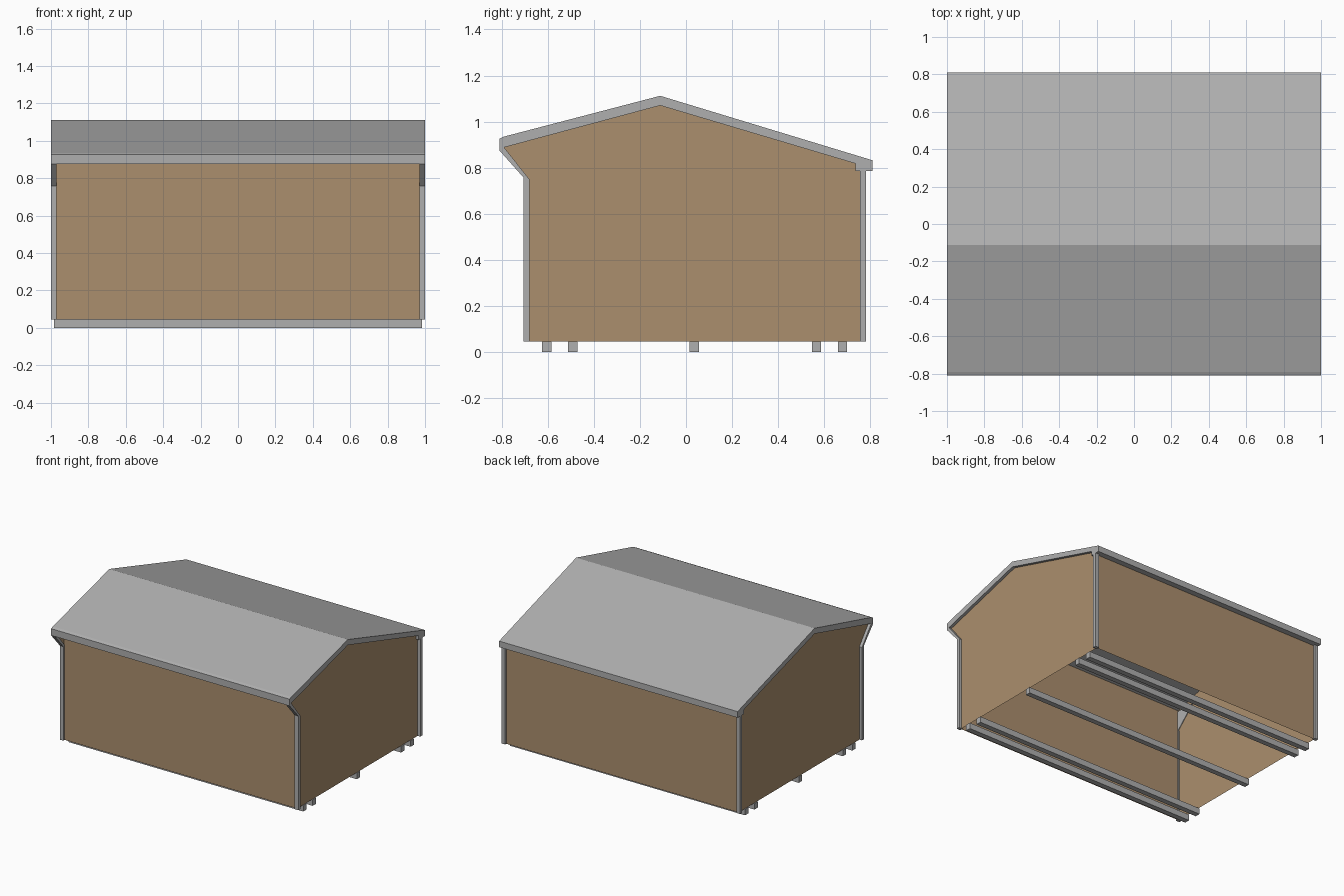
import bpy

if "Cube" in bpy.data.objects:
    bpy.data.objects.remove(bpy.data.objects["Cube"])


def material(name, rgb):
    m = bpy.data.materials.new(name)
    m.diffuse_color = (*rgb, 1)
    m.use_nodes = True
    m.node_tree.nodes["Principled BSDF"].inputs["Base Color"].default_value = m.diffuse_color
    return m


GREY = material("light grey trim", (0.43, 0.43, 0.43))
BROWN = material("tan siding", (0.41, 0.275, 0.155))


def add_mesh(name, verts, faces, mat):
    me = bpy.data.meshes.new(name)
    me.from_pydata(verts, [], faces)
    me.materials.append(mat)
    ob = bpy.data.objects.new(name, me)
    bpy.context.collection.objects.link(ob)
    return ob


def extrude_x(name, profile, x0, x1, mat):
    """Solid with a (y, z) profile, listed counter-clockwise seen from +x."""
    n = len(profile)
    verts = [(x, y, z) for x in (x0, x1) for y, z in profile]
    faces = [tuple(reversed(range(n))), tuple(range(n, 2 * n))]
    faces += [(i, (i + 1) % n, (i + 1) % n + n, i + n) for i in range(n)]
    return add_mesh(name, verts, faces, mat)


def rect(y0, y1, z0, z1):
    return [(y0, z0), (y1, z0), (y1, z1), (y0, z1)]


# Roof shell: two slopes, front lip and boxed back eave
extrude_x("roof", [(-0.81, 0.875), (-0.79, 0.888), (-0.112, 1.07), (0.735, 0.818),
                   (0.735, 0.786), (0.81, 0.786), (0.81, 0.832), (-0.112, 1.112),
                   (-0.79, 0.935), (-0.81, 0.926)], -1, 1, GREY)

# Front and back walls (thin sheets, open underneath)
W, Z0 = 0.978, 0.045
add_mesh("front_wall", [(-W, -0.69, Z0), (W, -0.69, Z0), (W, -0.69, 0.914), (-W, -0.69, 0.914)],
         [(0, 1, 2, 3)], BROWN)
add_mesh("back_wall", [(W, 0.767, Z0), (-W, 0.767, Z0), (-W, 0.767, 0.79), (W, 0.767, 0.79)],
         [(0, 1, 2, 3)], BROWN)

gable = [(-0.69, Z0), (0.767, Z0), (0.767, 0.79), (0.735, 0.818), (-0.112, 1.07),
         (-0.79, 0.888), (-0.69, 0.757)]
front_trim = [(-0.706, Z0), (-0.68, Z0), (-0.68, 0.75), (-0.79, 0.888),
              (-0.81, 0.875), (-0.706, 0.758)]

for side, s in (("left", -1), ("right", 1)):
    # Gable wall
    order = range(len(gable)) if s > 0 else reversed(range(len(gable)))
    add_mesh(side + "_gable_wall", [(s * W, y, z) for y, z in gable], [tuple(order)], BROWN)
    # Corner trims; the front one kicks out to the eave
    x0, x1 = sorted((s * 0.97, s * 1.0))
    extrude_x(side + "_front_corner_trim", front_trim, x0, x1, GREY)
    extrude_x(side + "_back_corner_trim", rect(0.755, 0.781, Z0, 0.786), x0, x1, GREY)

# Small inside gusset under the front eave, seen through the open base
extrude_x("left_inner_gusset", [(-0.688, 0.75), (-0.53, 0.9), (-0.688, 0.905)],
          -0.975, -0.97, GREY)

# Floor runners
for i, y in enumerate((-0.605, -0.492, 0.036, 0.566, 0.68)):
    extrude_x(f"floor_runner_{i + 1}", rect(y - 0.02, y + 0.02, 0, 0.045), -0.985, 0.985, GREY)
